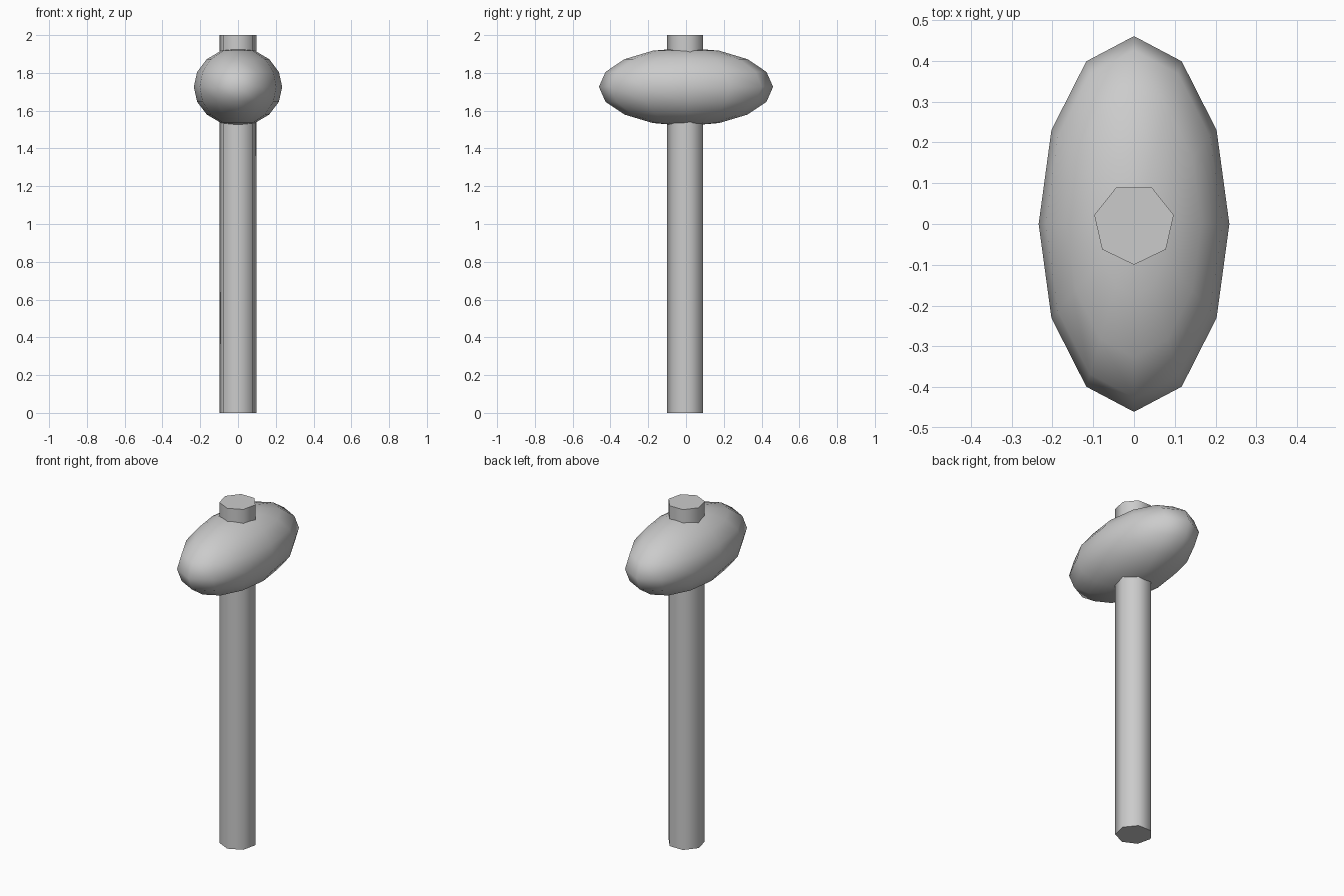
import bpy, bmesh
from math import sin, cos, pi, radians
from mathutils import Matrix

if "Cube" in bpy.data.objects:
    bpy.data.objects.remove(bpy.data.objects["Cube"])


def make_object(name, bm, angle):
    bmesh.ops.recalc_face_normals(bm, faces=bm.faces)
    mesh = bpy.data.meshes.new(name)
    bm.to_mesh(mesh)
    bm.free()
    ob = bpy.data.objects.new(name, mesh)
    bpy.context.collection.objects.link(ob)
    bpy.ops.object.select_all(action='DESELECT')
    ob.select_set(True)
    bpy.context.view_layer.objects.active = ob
    bpy.ops.object.shade_smooth_by_angle(angle=radians(angle))
    return ob


# Handle: seven-sided shaft with one corner facing the front
SIDES, RADIUS, HEIGHT = 7, 0.1, 2.0
bm = bmesh.new()
ring = [bm.verts.new((RADIUS * sin(2 * pi * i / SIDES),
                      -RADIUS * cos(2 * pi * i / SIDES), 0)) for i in range(SIDES)]
base = bm.faces.new(ring)
top = bmesh.ops.extrude_face_region(bm, geom=[base], use_keep_orig=True)
bmesh.ops.translate(bm, vec=(0, 0, HEIGHT),
                    verts=[v for v in top["geom"] if isinstance(v, bmesh.types.BMVert)])
make_object("handle", bm, 60)

# Head: low-poly sphere stretched front to back
bm = bmesh.new()
bmesh.ops.create_uvsphere(bm, u_segments=12, v_segments=8, radius=1,
                          matrix=Matrix.Diagonal((0.234, 0.461, 0.207, 1)))
bmesh.ops.translate(bm, vec=(0, 0, 1.726), verts=bm.verts)
make_object("head", bm, 80)
